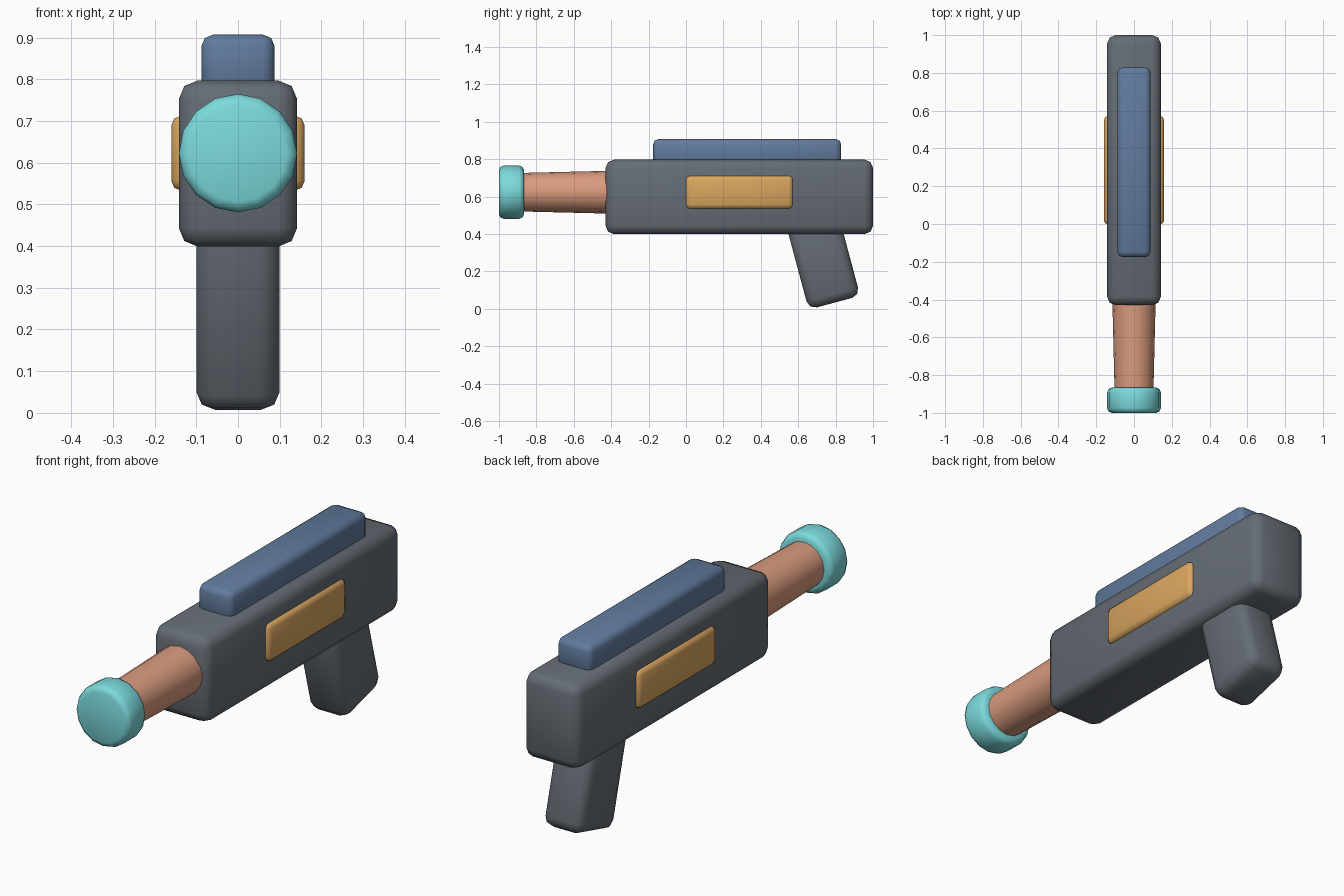
import bpy
import math

default = bpy.data.objects.get("Cube")
if default:
    bpy.data.objects.remove(default, do_unlink=True)


def material(name, rgb):
    mat = bpy.data.materials.new(name)
    mat.use_nodes = True
    color = (*rgb, 1)
    mat.diffuse_color = color
    mat.node_tree.nodes["Principled BSDF"].inputs["Base Color"].default_value = color
    return mat


GREY = material("slate_grey", (0.13, 0.15, 0.175))
BLUE = material("steel_blue", (0.12, 0.2, 0.34))
AMBER = material("amber", (0.7, 0.38, 0.115))
COPPER = material("copper", (0.7, 0.33, 0.21))
TEAL = material("pale_teal", (0.2, 0.7, 0.72))


def finish(obj, name, mat, bevel):
    """Name and colour a part, round its edges and smooth it."""
    obj.name = name
    obj.data.materials.append(mat)
    bpy.ops.object.transform_apply(location=False, rotation=True, scale=True)
    if bevel:
        mod = obj.modifiers.new("rounded_edges", "BEVEL")
        mod.width = bevel
        mod.segments = 2
        mod.limit_method = "ANGLE"
        mod.angle_limit = math.radians(40)
        bpy.ops.object.modifier_apply(modifier=mod.name)
    bpy.ops.object.shade_smooth_by_angle(angle=math.radians(50))


def box(name, center, size, mat, bevel, tilt=0):
    bpy.ops.mesh.primitive_cube_add(size=1, location=center, rotation=(tilt, 0, 0))
    obj = bpy.context.object
    obj.scale = size
    finish(obj, name, mat, bevel)


def tube(name, y_front, y_back, r_front, r_back, mat, bevel):
    bpy.ops.mesh.primitive_cone_add(
        vertices=16, radius1=r_front, radius2=r_back, depth=y_back - y_front,
        location=(0, (y_front + y_back) / 2, 0.623),
        rotation=(-math.pi / 2, 0, 0))
    finish(bpy.context.object, name, mat, bevel)


# Main housing and top rail
box("body", (0, 0.285, 0.598), (0.284, 1.43, 0.398), GREY, 0.045)
box("top_rail", (0, 0.327, 0.838), (0.176, 1.005, 0.138), BLUE, 0.028)

# Raised panel on each side
for side, x in (("left", 1), ("right", -1)):
    box(side + "_panel", (x * 0.13, 0.285, 0.623), (0.06, 0.575, 0.18), AMBER, 0.024)

# Slanted handle
box("grip", (0, 0.729, 0.274), (0.2, 0.285, 0.5), GREY, 0.045, math.radians(15))

# Tapered barrel and its end cap
tube("barrel", -0.88, -0.35, 0.103, 0.116, COPPER, 0)
tube("muzzle", -1.0, -0.866, 0.142, 0.142, TEAL, 0.025)
